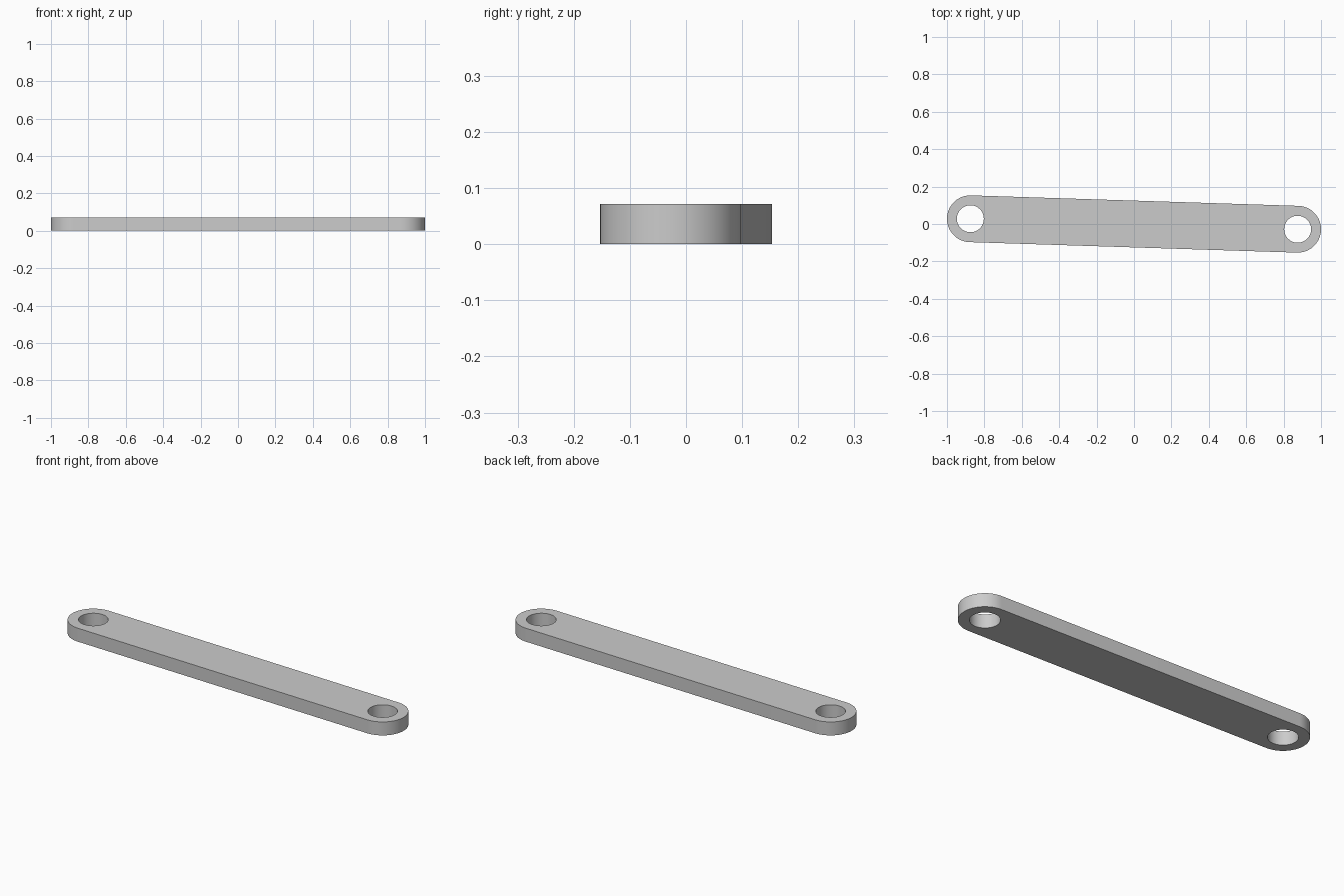
import bpy, bmesh
from math import sin, cos, pi, atan2, radians

cube = bpy.data.objects.get("Cube")
if cube:
    bpy.data.objects.remove(cube, do_unlink=True)

END_X, END_Y = 0.875, -0.028      # centre of the +x end; the other is opposite
END_R, HOLE_R = 0.125, 0.072
THICK = 0.072
SEGS = 48


def arc(cx, cy, r, start, sweep, count):
    return [(cx + r * cos(start + sweep * i / SEGS),
             cy + r * sin(start + sweep * i / SEGS)) for i in range(count)]


def add_loop(bm, points):
    verts = [bm.verts.new((x, y, 0)) for x, y in points]
    for a, b in zip(verts, verts[1:] + verts[:1]):
        bm.edges.new((a, b))


# Plain grey metal
grey = bpy.data.materials.new("light grey metal")
grey.use_nodes = True
colour = (0.6, 0.6, 0.6, 1)
grey.diffuse_color = colour
grey.node_tree.nodes["Principled BSDF"].inputs["Base Color"].default_value = colour

# Rounded bar outline with a round hole at each end
bm = bmesh.new()
tilt = atan2(END_Y, END_X)
outline = []
for side in (1, -1):
    start = tilt - side * pi / 2
    outline += arc(side * END_X, side * END_Y, END_R, start, pi, SEGS + 1)
    add_loop(bm, arc(side * END_X, side * END_Y, HOLE_R, 0, 2 * pi, SEGS))
add_loop(bm, outline)

# Fill the flat profile and give it thickness
bmesh.ops.triangle_fill(bm, use_beauty=True, edges=bm.edges[:], normal=(0, 0, 1))
solid = bmesh.ops.extrude_face_region(bm, geom=bm.faces[:], use_keep_orig=True)
top = [v for v in solid["geom"] if isinstance(v, bmesh.types.BMVert)]
bmesh.ops.translate(bm, verts=top, vec=(0, 0, THICK))
bmesh.ops.recalc_face_normals(bm, faces=bm.faces[:])

mesh = bpy.data.meshes.new("link_bar")
bm.to_mesh(mesh)
bm.free()
mesh.materials.append(grey)
bar = bpy.data.objects.new("link_bar", mesh)
bpy.context.collection.objects.link(bar)

# Smooth ends and holes, sharp rims
bpy.ops.object.select_all(action="DESELECT")
bar.select_set(True)
bpy.context.view_layer.objects.active = bar
bpy.ops.object.shade_smooth_by_angle(angle=radians(30))
